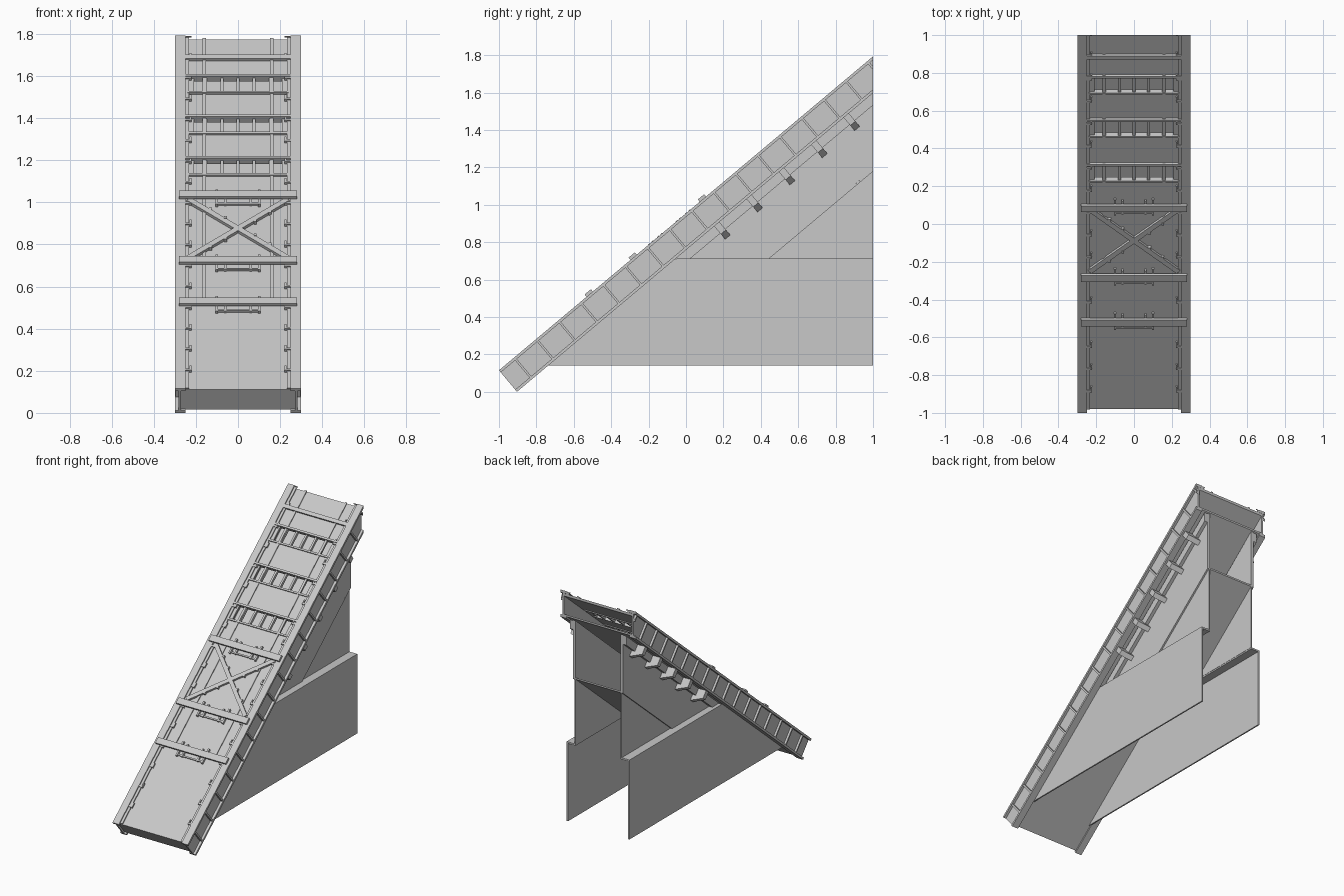
import bpy, bmesh, math
from mathutils import Vector, Matrix

if "Cube" in bpy.data.objects:
    bpy.data.objects.remove(bpy.data.objects["Cube"])

grey = bpy.data.materials.new("plain_grey")
grey.use_nodes = True
COLOR = (0.58, 0.58, 0.58, 1)
grey.diffuse_color = COLOR
grey.node_tree.nodes["Principled BSDF"].inputs["Base Color"].default_value = COLOR

# Ramp frame: x across, s up the slope, n away from the ramp surface
ANGLE = math.radians(40)
DEPTH = 0.15
RAMP = Matrix.Translation((0, -1, DEPTH * math.cos(ANGLE))) @ Matrix.Rotation(ANGLE, 4, 'X')
END = 2 / math.cos(ANGLE) + 0.2


def along(y):
    return (y + 1) / math.cos(ANGLE)


def prism(bm, points, push):
    low = [bm.verts.new(p) for p in points]
    high = [bm.verts.new(Vector(p) + Vector(push)) for p in points]
    bm.faces.new(low)
    bm.faces.new(high[::-1])
    for i in range(len(low)):
        j = (i + 1) % len(low)
        bm.faces.new((low[j], low[i], high[i], high[j]))


def box(bm, x0, x1, s0, s1, n0, n1):
    prism(bm, [(x0, s0, n0), (x1, s0, n0), (x1, s1, n0), (x0, s1, n0)], (0, 0, n1 - n0))


def pair(bm, x0, x1, *rest):
    box(bm, x0, x1, *rest)
    box(bm, -x1, -x0, *rest)


def finish(name, bm, on_ramp=True):
    if on_ramp:
        bm.transform(RAMP)
        # the upper end is cut off vertically
        cut = bmesh.ops.bisect_plane(bm, geom=bm.verts[:] + bm.edges[:] + bm.faces[:],
                                     plane_co=(0, 1, 0), plane_no=(0, 1, 0), clear_outer=True)
        edges = [e for e in cut['geom_cut'] if isinstance(e, bmesh.types.BMEdge)]
        if edges:
            bmesh.ops.holes_fill(bm, edges=edges)
    bmesh.ops.recalc_face_normals(bm, faces=bm.faces[:])
    mesh = bpy.data.meshes.new(name)
    bm.to_mesh(mesh)
    bm.free()
    mesh.materials.append(grey)
    obj = bpy.data.objects.new(name, mesh)
    bpy.context.collection.objects.link(obj)


# Side beams: web with upper and lower flanges
bm = bmesh.new()
pair(bm, 0.25, 0.30, 0, END, -0.015, 0)
pair(bm, 0.25, 0.30, 0, END, -DEPTH, -DEPTH + 0.015)
pair(bm, 0.27, 0.282, 0, END, -DEPTH + 0.015, -0.015)
finish("side_beams", bm)

# Stiffener ribs outside, clips inside
ribs, clips = bmesh.new(), bmesh.new()
for i in range(17):
    s = 0.1 + i * 0.154
    pair(ribs, 0.282, 0.297, s, s + 0.012, -DEPTH + 0.015, -0.015)
    pair(clips, 0.222, 0.25, s + 0.04, s + 0.052, -0.016, -0.002)
    pair(clips, 0.222, 0.23, s + 0.04, s + 0.075, -0.016, -0.004)
finish("beam_ribs", ribs)
finish("edge_clips", clips)

# Hollow deck with three barred openings
openings = [(0.225, 0.305), (0.46, 0.54), (0.69, 0.77)]
bm = bmesh.new()
pair(bm, 0.21, 0.27, 0.015, END, -0.03, -0.016)
start = 0.015
for y0, y1 in openings:
    box(bm, -0.21, 0.21, start, along(y0), -0.03, -0.016)
    start = along(y1)
box(bm, -0.21, 0.21, start, END, -0.03, -0.016)
box(bm, -0.27, 0.27, 0.015, END, -0.14, -0.13)
box(bm, -0.28, 0.28, 0.012, 0.022, -0.14, -0.016)
finish("deck", bm)

# Frames and bars of the openings, plus the top crossbar
bm = bmesh.new()
for y0, y1 in openings:
    a, b = along(y0), along(y1)
    box(bm, -0.24, 0.24, a - 0.012, a, -0.036, -0.006)
    box(bm, -0.25, 0.25, b, b + 0.014, -0.036, 0)
    for x in (-0.155, -0.077, 0, 0.077, 0.155):
        box(bm, x - 0.007, x + 0.007, a, b, -0.034, -0.014)
box(bm, -0.25, 0.25, along(0.87), along(0.89), -0.02, 0)
finish("crossbars", bm)

# Long rails on the deck
bm = bmesh.new()
pair(bm, 0.152, 0.168, along(-0.5), END, -0.016, -0.01)
pair(bm, 0.233, 0.25, 0.015, END, -0.016, -0.008)
finish("deck_rails", bm)

# Planks over the beams, each with a small handle below it
planks, handles = bmesh.new(), bmesh.new()
for y in (-0.515, -0.28, 0.09):
    s = along(y)
    box(planks, -0.28, 0.28, s - 0.022, s + 0.022, 0, 0.016)
    box(handles, -0.1, 0.1, s - 0.052, s - 0.042, -0.014, -0.004)
    pair(handles, 0.095, 0.107, s - 0.06, s + 0.05, -0.016, 0)
    pair(handles, 0.055, 0.067, s - 0.055, s + 0.04, -0.016, -0.002)
finish("cross_planks", planks)
finish("plank_handles", handles)

# Crossed brace with bolts
bm = bmesh.new()
s0, s1 = along(-0.255), along(0.075)
for side in (-1, 1):
    a, b = Vector((-0.235 * side, s0, -0.016)), Vector((0.235 * side, s1, -0.016))
    d = (b - a).normalized()
    w = Vector((-d.y, d.x, 0)) * 0.014
    prism(bm, [a - w, b - w, b + w, a + w], (0, 0, 0.016))
    for t in (0.2, 0.35, 0.65, 0.8):
        p = a.lerp(b, t) - w * 1.2
        box(bm, p.x - 0.007, p.x + 0.007, p.y - 0.007, p.y + 0.007, -0.016, 0.002)
finish("crossed_brace", bm)

# Skirts and gussets hanging under the beams
bm = bmesh.new()
pair(bm, 0.18, 0.225, along(-0.16), END, -0.2, -DEPTH)
finish("under_skirts", bm)
bm = bmesh.new()
for i in range(5):
    s = along(0.03 + i * 0.173) + 0.05
    for m in (-1, 1):
        profile = [(0.19, -DEPTH), (0.285, -DEPTH), (0.285, -0.205), (0.19, -0.245)]
        prism(bm, [(m * x, s - 0.018, n) for x, n in profile], (0, 0.036, 0))
finish("gussets", bm)


def side_panels(name, outline, inner, outer):
    bm = bmesh.new()
    for m in (-1, 1):
        prism(bm, [(m * inner, y, z) for y, z in outline], (m * (outer - inner), 0, 0))
    finish(name, bm, False)


# Support walls: wide base, ledge, narrower upper walls
side_panels("lower_walls", [(-0.75, 0.14), (1, 0.14), (1, 0.71), (-0.07, 0.71)], 0.24, 0.25)
side_panels("wall_ledges", [(-0.05, 0.7), (1, 0.7), (1, 0.712), (-0.05, 0.712)], 0.18, 0.25)
side_panels("upper_walls", [(-0.05, 0.71), (1, 0.71), (1, 1.6)], 0.178, 0.188)
side_panels("cheek_walls", [(-0.05, 0.71), (0.43, 0.71), (0.94, 1.14), (1, 1.18), (1, 1.6)], 0.188, 0.2)

# Sloping floor between the upper walls
bm = bmesh.new()
prism(bm, [(-0.2, 0.43, 0.7), (-0.2, 1, 1.178), (-0.2, 1, 1.19), (-0.2, 0.43, 0.712)], (0.4, 0, 0))
finish("sloping_floor", bm, False)
